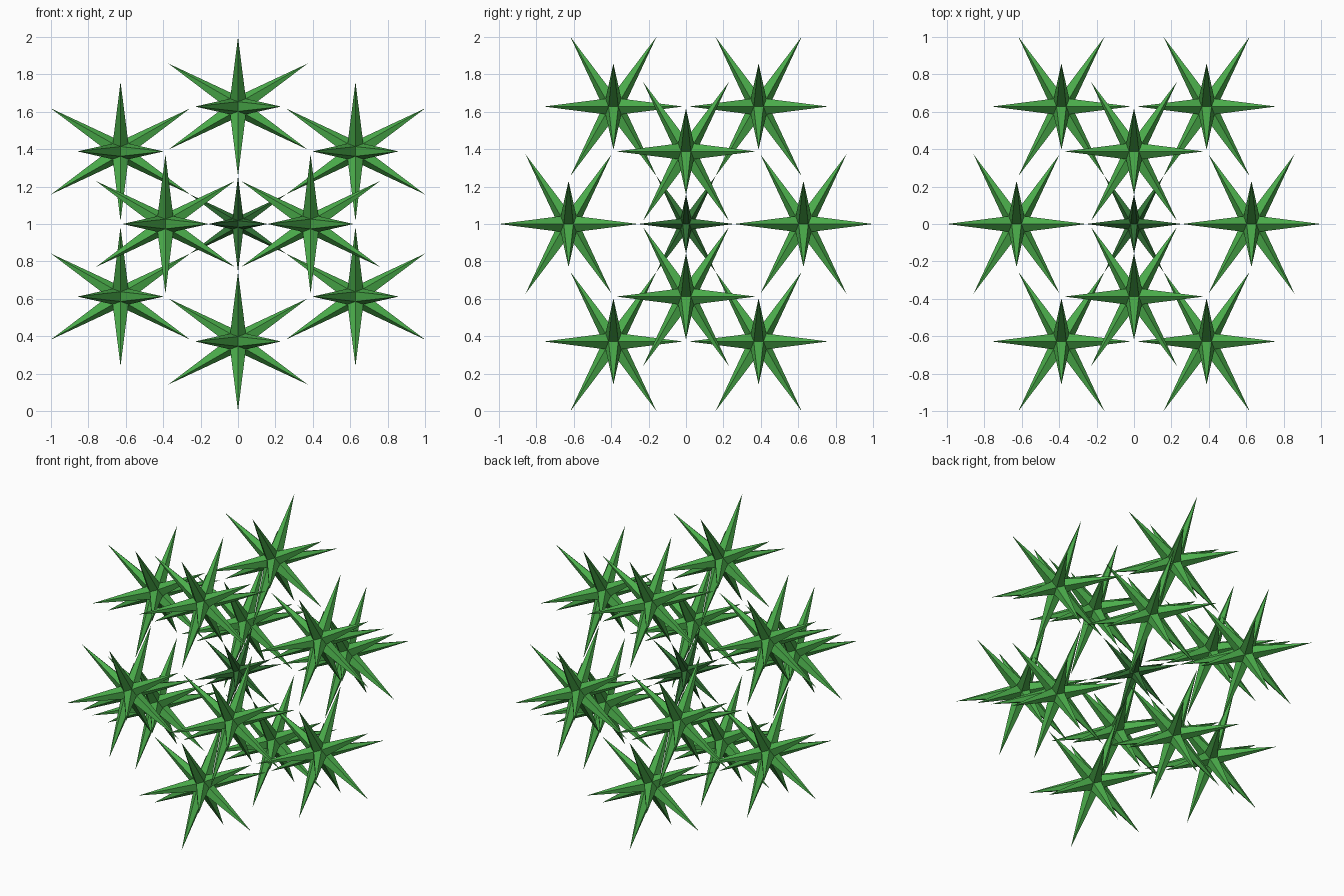
import bpy, bmesh
from math import atan2
from mathutils import Vector

if "Cube" in bpy.data.objects:
    bpy.data.objects.remove(bpy.data.objects["Cube"])

PHI = (1 + 5 ** 0.5) / 2
S = (1, -1)
TIPS = [Vector(p) for a in S for b in S
        for p in ((a * PHI, 0, b), (0, a, b * PHI), (a, b * PHI, 0))]
CORE = [Vector((a, b, c)) for a in S for b in S for c in S]
CORE += [Vector(p) for a in S for b in S
         for p in ((a * PHI, b / PHI, 0), (a / PHI, 0, b * PHI), (0, a * PHI, b / PHI))]


def material(name, colour):
    m = bpy.data.materials.new(name)
    m.diffuse_color = colour
    m.use_nodes = True
    m.node_tree.nodes["Principled BSDF"].inputs["Base Color"].default_value = m.diffuse_color
    return m


def star_mesh(name, reach, core, mat):
    """Twelve five-sided spikes rising from the faces of a small dodecahedron."""
    bm = bmesh.new()
    base = [bm.verts.new(p * core) for p in CORE]
    for t in TIPS:
        tip = bm.verts.new(t * (reach / PHI))
        ring = sorted(base, key=lambda v: -v.co.dot(t))[:5]
        u = t.orthogonal().normalized()
        w = t.normalized().cross(u)
        ring.sort(key=lambda v: atan2(v.co.dot(w), v.co.dot(u)))
        for i in range(5):
            bm.faces.new((ring[i], ring[(i + 1) % 5], tip))
    bm.normal_update()
    me = bpy.data.meshes.new(name)
    bm.to_mesh(me)
    bm.free()
    me.materials.append(mat)
    return me


def place(name, mesh, loc):
    ob = bpy.data.objects.new(name, mesh)
    ob.location = loc
    bpy.context.collection.objects.link(ob)


CENTRE = Vector((0, 0, 1))
DIST, REACH = 0.628, 0.372      # long-axis offset of outer stars, and their reach
INNER = DIST - REACH            # inner star meets the outer spike tips

# outer stars on the corners of an icosahedron
outer = star_mesh("outer_star", REACH, 0.042, material("green", (0.07, 0.42, 0.07, 1)))
for i, t in enumerate(TIPS):
    place(f"outer_star_{i + 1}", outer, CENTRE + t * (DIST / PHI))

# smaller, darker star in the middle
inner = star_mesh("inner_star", INNER, 0.042 * INNER / REACH,
                  material("dark_green", (0.03, 0.17, 0.035, 1)))
place("inner_star", inner, CENTRE)
